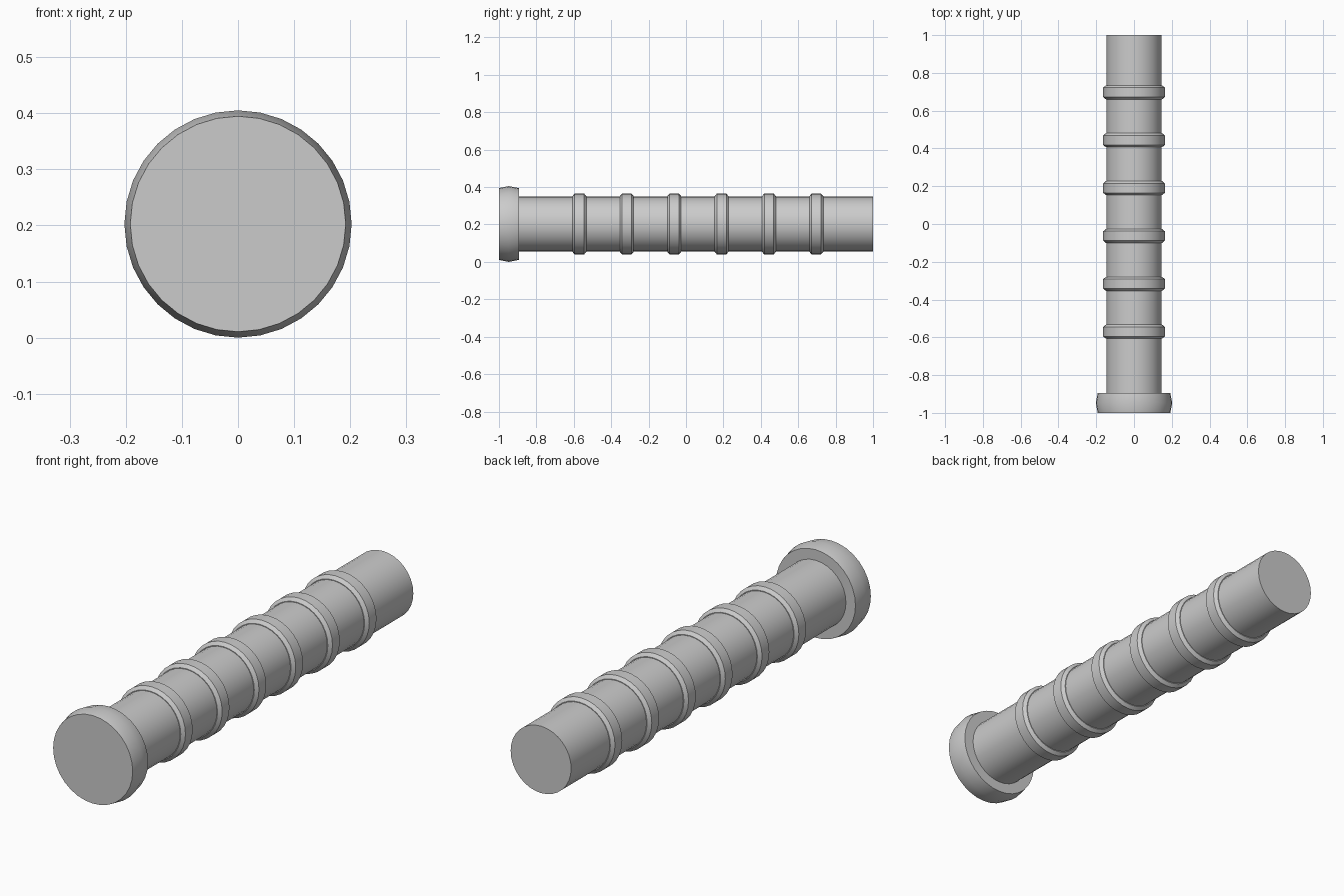
import bpy, math

AXIS_Z = 0.2025
SIDES = 32

if "Cube" in bpy.data.objects:
    bpy.data.objects.remove(bpy.data.objects["Cube"], do_unlink=True)

grey = bpy.data.materials.new("plain_grey")
grey.use_nodes = True
grey.diffuse_color = (0.6, 0.6, 0.6, 1)
grey.node_tree.nodes["Principled BSDF"].inputs["Base Color"].default_value = (0.6, 0.6, 0.6, 1)


def lathe(name, profile, y=0.0, capped=True):
    """Turn (radius, y) points around the long axis; cap the ends or close into a ring."""
    verts, faces = [], []
    n = len(profile)
    for radius, along in profile:
        for i in range(SIDES):
            a = math.tau * i / SIDES
            verts.append((radius * math.sin(a), along, radius * math.cos(a)))
    for j in range(n - 1 if capped else n):
        for i in range(SIDES):
            k, m = (i + 1) % SIDES, (j + 1) % n
            faces.append((j * SIDES + i, j * SIDES + k, m * SIDES + k, m * SIDES + i))
    if capped:
        faces.append(tuple(reversed(range(SIDES))))
        faces.append(tuple(range((n - 1) * SIDES, n * SIDES)))
    mesh = bpy.data.meshes.new(name)
    mesh.from_pydata(verts, [], faces)
    mesh.flip_normals()
    mesh.materials.append(grey)
    obj = bpy.data.objects.new(name, mesh)
    obj.location = (0, y, AXIS_Z)
    bpy.context.collection.objects.link(obj)
    bpy.ops.object.select_all(action="DESELECT")
    obj.select_set(True)
    bpy.context.view_layer.objects.active = obj
    bpy.ops.object.shade_smooth_by_angle(angle=math.radians(30))
    return obj


# Wide end cap with a slightly bulging rim
lathe("end_cap", [(0.192, -1.0), (0.2025, -0.947), (0.192, -0.894)])

# Long straight shaft
lathe("shaft", [(0.146, -0.894), (0.146, 1.0)])

# Six evenly spaced raised bands with chamfered edges
band = [(0.14, -0.037), (0.149, -0.037), (0.163, -0.025),
        (0.163, 0.025), (0.149, 0.037), (0.14, 0.037)]
for i in range(6):
    lathe(f"band_{i + 1}", band, y=-0.57 + i * 0.2534, capped=False)
